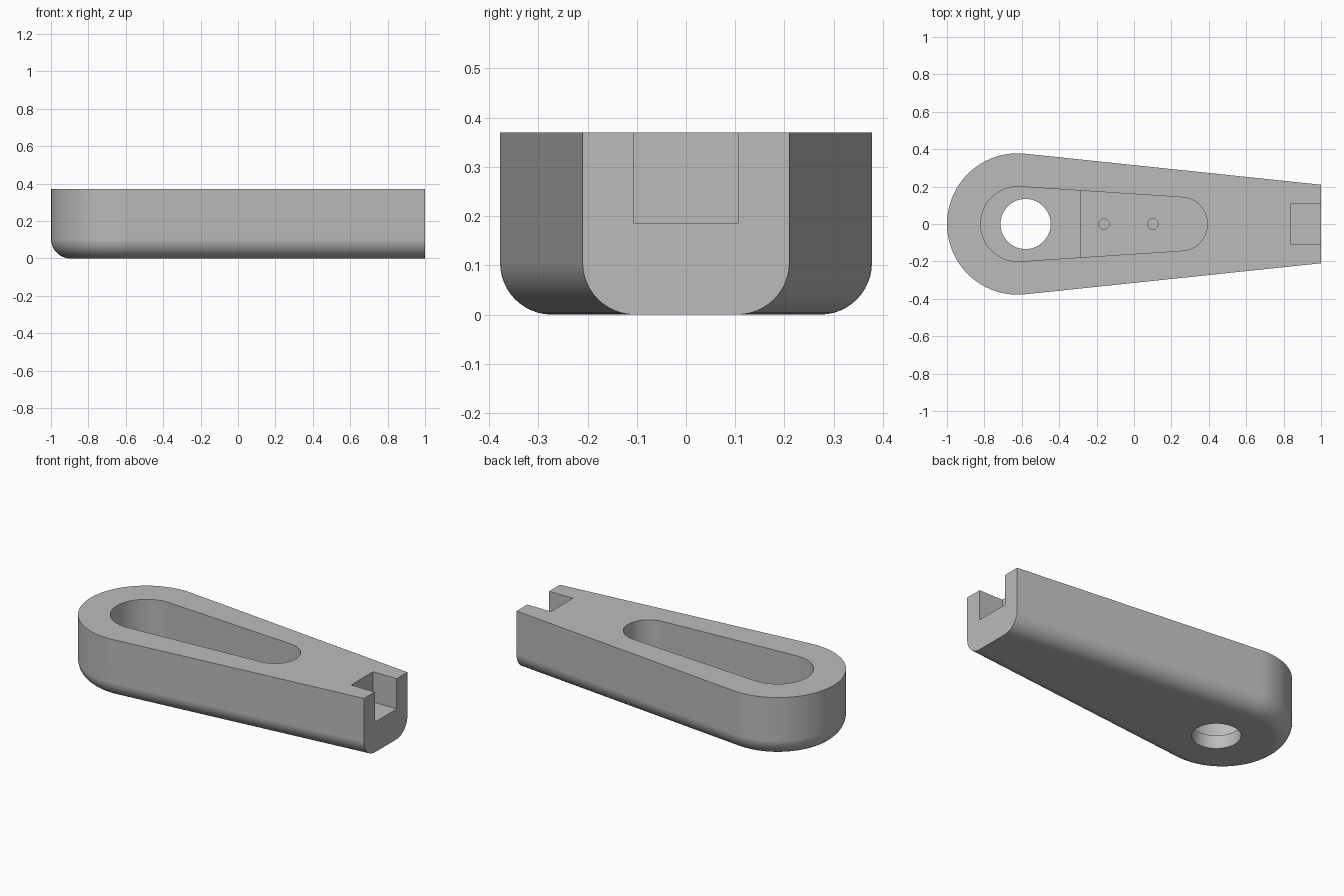
import bpy, bmesh, math

old = bpy.data.objects.get("Cube")
if old:
    bpy.data.objects.remove(old, do_unlink=True)

HEIGHT, FILLET = 0.37, 0.105
SEGMENTS = 48

grey = bpy.data.materials.new("plain grey")
grey.use_nodes = True
COLOUR = (0.5, 0.5, 0.5, 1)
grey.diffuse_color = COLOUR
grey.node_tree.nodes["Principled BSDF"].inputs["Base Color"].default_value = COLOUR


def arc(cx, radius, start, end, steps):
    """Points on a circle about (cx, 0)."""
    return [(cx + radius * math.cos(start + (end - start) * i / steps),
             radius * math.sin(start + (end - start) * i / steps))
            for i in range(steps + 1)]


def loft(name, rings):
    """Closed solid through matching rings, given as (outline, z) from low to high."""
    bm = bmesh.new()
    loops = [[bm.verts.new((x, y, z)) for x, y in outline] for outline, z in rings]
    for low, high in zip(loops, loops[1:]):
        for i in range(len(low)):
            j = (i + 1) % len(low)
            bm.faces.new((low[i], low[j], high[j], high[i]))
    bm.faces.new(loops[0][::-1])
    bm.faces.new(loops[-1])
    bmesh.ops.recalc_face_normals(bm, faces=bm.faces)
    mesh = bpy.data.meshes.new(name)
    bm.to_mesh(mesh)
    bm.free()
    mesh.materials.append(grey)
    obj = bpy.data.objects.new(name, mesh)
    bpy.context.collection.objects.link(obj)
    return obj


def rectangle(x0, x1, half):
    return [(x0, -half), (x1, -half), (x1, half), (x0, half)]


def disc(cx, radius, steps=SEGMENTS):
    return arc(cx, radius, 0, math.tau, steps)[:-1]


def cut(target, cutter):
    """Subtract the cutter, then discard it."""
    mod = target.modifiers.new("cut", "BOOLEAN")
    mod.operation = "DIFFERENCE"
    mod.solver = "EXACT"
    mod.object = cutter
    cutter.hide_render = True
    bpy.context.view_layer.objects.active = target
    bpy.ops.object.modifier_apply(modifier=mod.name)
    bpy.data.objects.remove(cutter, do_unlink=True)


# Tapered body: round end on the left, straight sides to a flat right end
CENTRE, RADIUS, END_HALF = -0.622, 0.378, 0.21
reach = 1 - CENTRE
taper = math.atan2(reach, END_HALF) - math.acos(RADIUS / math.hypot(reach, END_HALF))


def body_outline(inset):
    r = RADIUS - inset
    half = (r - reach * math.sin(taper)) / math.cos(taper)
    start = math.pi / 2 - taper
    return [(1, half)] + arc(CENTRE, r, start, math.tau - start, SEGMENTS) + [(1, -half)]


rings = []
for i in range(13):
    a = math.pi / 2 * i / 12
    rings.append((body_outline(FILLET * (1 - math.sin(a))), FILLET * (1 - math.cos(a))))
rings.append((body_outline(0), HEIGHT))
body = loft("tapered_body", rings)

# Long pocket with rounded ends and a raised floor on its narrow half
BIG, SMALL = (-0.62, 0.2), (0.25, 0.143)
start = math.pi / 2 - math.asin((BIG[1] - SMALL[1]) / (SMALL[0] - BIG[0]))
outline = arc(*BIG, start, math.tau - start, SEGMENTS) + arc(*SMALL, -start, start, 32)
pocket = loft("pocket_cutter", [(outline, 0.08), (outline, 0.6)])
ledge = rectangle(-0.29, 0.6, 0.4)
cut(pocket, loft("ledge_cutter", [(ledge, 0), (ledge, 0.11)]))
cut(body, pocket)

# Through hole, two blind screw holes and the end slot
for name, shape, low, high in (
        ("through_hole", disc(-0.58, 0.134), -0.1, 0.2),
        ("screw_hole_a", disc(-0.16, 0.028, 24), 0.05, 0.2),
        ("screw_hole_b", disc(0.10, 0.028, 24), 0.05, 0.2),
        ("end_slot", rectangle(0.84, 1.1, 0.106), 0.185, 0.6)):
    cut(body, loft(name, [(shape, low), (shape, high)]))

# Smooth curves, crisp edges
bpy.ops.object.select_all(action="DESELECT")
body.select_set(True)
bpy.context.view_layer.objects.active = body
bpy.ops.object.shade_smooth_by_angle(angle=math.radians(30))
weighted = body.modifiers.new("weighted_normals", "WEIGHTED_NORMAL")
weighted.keep_sharp = True
